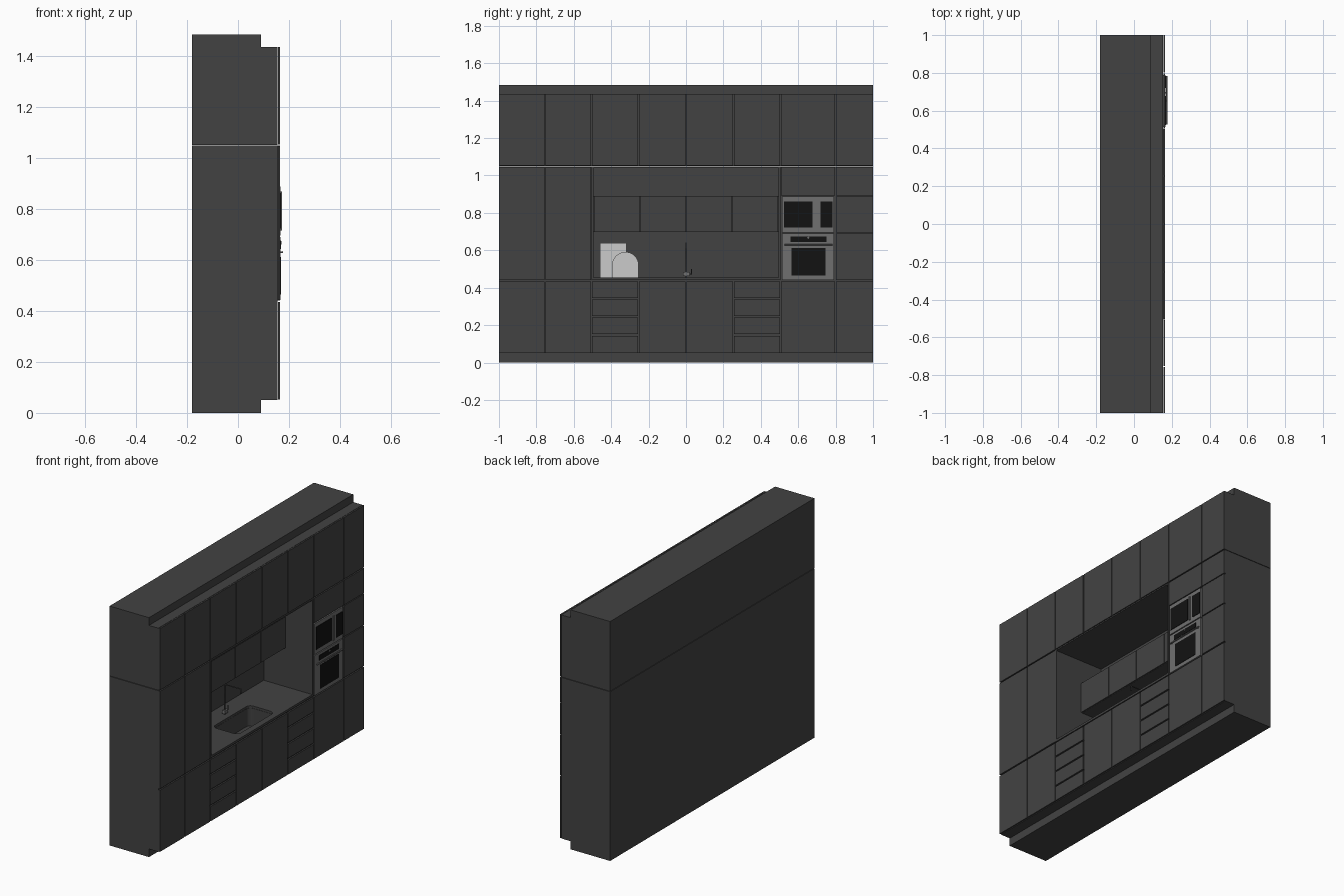
import bpy, bmesh, math

if "Cube" in bpy.data.objects:
    bpy.data.objects.remove(bpy.data.objects["Cube"])


def material(name, v):
    m = bpy.data.materials.new(name)
    m.diffuse_color = (v, v, v, 1)
    m.use_nodes = True
    m.node_tree.nodes["Principled BSDF"].inputs["Base Color"].default_value = m.diffuse_color
    return m


DARK = material("dark_front", 0.055)
STEEL = material("steel", 0.16)
BLACK = material("black_glass", 0.006)
LIGHT = material("light_board", 0.75)


def finish(bm, name, mat):
    bmesh.ops.recalc_face_normals(bm, faces=bm.faces[:])
    me = bpy.data.meshes.new(name)
    bm.to_mesh(me)
    bm.free()
    ob = bpy.data.objects.new(name, me)
    bpy.context.collection.objects.link(ob)
    if mat:
        me.materials.append(mat)
    return ob


def box(name, x, y, z, mat=DARK):
    bm = bmesh.new()
    bmesh.ops.create_cube(bm, size=1)
    for v in bm.verts:
        for i, (a, b) in enumerate((x, y, z)):
            v.co[i] = a + (b - a) * (v.co[i] + 0.5)
    return finish(bm, name, mat)


def prism(name, pts, offset, mat):
    bm = bmesh.new()
    f = bm.faces.new([bm.verts.new(p) for p in pts])
    r = bmesh.ops.extrude_face_region(bm, geom=[f])
    vs = [e for e in r["geom"] if isinstance(e, bmesh.types.BMVert)]
    bmesh.ops.translate(bm, verts=vs, vec=offset)
    return finish(bm, name, mat)


def tube(name, pts, r, mat=DARK):
    cu = bpy.data.curves.new(name, "CURVE")
    cu.dimensions = "3D"
    cu.bevel_depth, cu.bevel_resolution, cu.use_fill_caps = r, 2, True
    sp = cu.splines.new("POLY")
    sp.points.add(len(pts) - 1)
    for p, c in zip(sp.points, pts):
        p.co = (*c, 1)
    ob = bpy.data.objects.new(name, cu)
    cu.materials.append(mat)
    bpy.context.collection.objects.link(ob)
    return ob


BACK, INNER, FRONT = -0.18, 0.154, 0.165

# Recessed plinth and top filler
box("plinth", (BACK, 0.09), (-1, 1), (0, 0.05))
box("top_filler", (BACK, 0.09), (-1, 1), (1.435, 1.483))

# Carcasses around the open niche
base = box("base_carcass", (BACK, INNER), (-1, 1), (0.05, 0.44))
box("left_tall_carcass", (BACK, INNER), (-1, -0.505), (0.44, 1.048))
box("right_tall_carcass", (BACK, INNER), (0.505, 1), (0.44, 1.048))
box("top_carcass", (BACK, INNER), (-1, 1), (1.051, 1.435))

# Niche lining
box("niche_back", (BACK, -0.17), (-0.505, 0.505), (0.44, 1.048))
box("niche_ceiling", (-0.17, FRONT), (-0.505, 0.505), (1.04, 1.048))
for s, n in ((-1, "left"), (1, "right")):
    box("niche_side_" + n, (-0.17, FRONT), tuple(sorted((s * 0.495, s * 0.505))), (0.44, 1.04))
counter = box("countertop", (-0.17, 0.163), (-0.495, 0.495), (0.441, 0.455))

# Sink cut with rounded corners
pts = []
for cx, cy, a0 in ((0.095, 0.15, 0), (-0.02, 0.15, 90), (-0.02, -0.15, 180), (0.095, -0.15, 270)):
    for i in range(7):
        a = math.radians(a0 + i * 15)
        pts.append((cx + 0.03 * math.cos(a), cy + 0.03 * math.sin(a), 0.33))
cutter = prism("sink_cutter", pts, (0, 0, 0.2), DARK)
cutter.hide_render = True
for ob in (base, counter):
    m = ob.modifiers.new("sink_cut", "BOOLEAN")
    m.operation, m.object, m.solver = "DIFFERENCE", cutter, "EXACT"
    bpy.context.view_layer.objects.active = ob
    bpy.ops.object.modifier_apply(modifier=m.name)
bpy.data.objects.remove(cutter)

# Faucet
tube("faucet_spout", [(-0.09, 0, 0.455), (-0.09, 0, 0.64), (0.02, 0, 0.64), (0.02, 0, 0.61)], 0.004)
box("faucet_body", (-0.10, -0.08), (-0.015, 0.018), (0.463, 0.483), STEEL)
tube("faucet_lever", [(-0.09, 0.018, 0.473), (-0.09, 0.03, 0.473), (-0.09, 0.03, 0.5)], 0.003)

# Shallow wall cabinets inside the niche
box("wall_cabinet", (-0.17, -0.028), (-0.495, 0.495), (0.698, 0.89))
for i in range(4):
    a, b = -0.495 + i * 0.2475, -0.495 + (i + 1) * 0.2475
    box("wall_door", (-0.027, -0.018), (a + 0.002, b - 0.002), (0.698, 0.89))


# Door and drawer fronts
def door(name, y0, y1, z0, z1):
    g = 0.0025
    box(name, (INNER + 0.002, FRONT), (y0 + g if y0 > -1 else y0, y1 - g if y1 < 1 else y1), (z0, z1))


cols = [-1, -0.755, -0.505, -0.253, 0, 0.253, 0.505, 0.8, 1]
for i, (a, b) in enumerate(zip(cols, cols[1:])):
    door("top_door", a, b, 1.053, 1.435)
    if i in (2, 5):
        for z0, z1 in ((0.052, 0.143), (0.152, 0.24), (0.249, 0.337), (0.346, 0.434)):
            door("drawer_front", a, b, z0, z1)
    else:
        door("base_door", a, b, 0.052, 0.434)
    if i < 2:
        door("tall_door", a, b, 0.442, 1.046)
door("oven_top_panel", 0.505, 0.8, 0.893, 1.046)
for z0, z1 in ((0.442, 0.69), (0.696, 0.888), (0.893, 1.046)):
    door("side_door", 0.8, 1, z0, z1)

# Oven
box("oven_face", (INNER, 0.166), (0.513, 0.79), (0.442, 0.69), STEEL)
box("oven_window", (0.166, 0.168), (0.565, 0.747), (0.465, 0.612), BLACK)
box("oven_display", (0.166, 0.168), (0.558, 0.75), (0.643, 0.675), BLACK)
tube("oven_knob", [(0.166, 0.654, 0.667), (0.171, 0.654, 0.667)], 0.006, STEEL)
tube("oven_handle", [(0.173, 0.527, 0.63), (0.173, 0.783, 0.63)], 0.004, STEEL)
for y in (0.54, 0.77):
    box("oven_handle_post", (0.166, 0.173), (y - 0.003, y + 0.003), (0.627, 0.633), STEEL)

# Microwave
box("microwave_face", (INNER, 0.166), (0.513, 0.79), (0.696, 0.887), STEEL)
box("microwave_window", (0.166, 0.169), (0.525, 0.677), (0.722, 0.862), BLACK)
box("microwave_controls", (0.166, 0.169), (0.72, 0.784), (0.722, 0.862), BLACK)
box("microwave_handle", (0.166, 0.172), (0.691, 0.7), (0.715, 0.868), STEEL)

# Cutting boards leaning on the niche back
box("square_board", (-0.168, -0.158), (-0.46, -0.318), (0.455, 0.64), LIGHT)
arch = [(-0.156, -0.395, 0.455), (-0.156, -0.253, 0.455)]
arch += [(-0.156, -0.324 + 0.071 * math.cos(math.pi * i / 20), 0.52 + 0.071 * math.sin(math.pi * i / 20)) for i in range(21)]
prism("arched_board", arch, (0.01, 0, 0), LIGHT)
